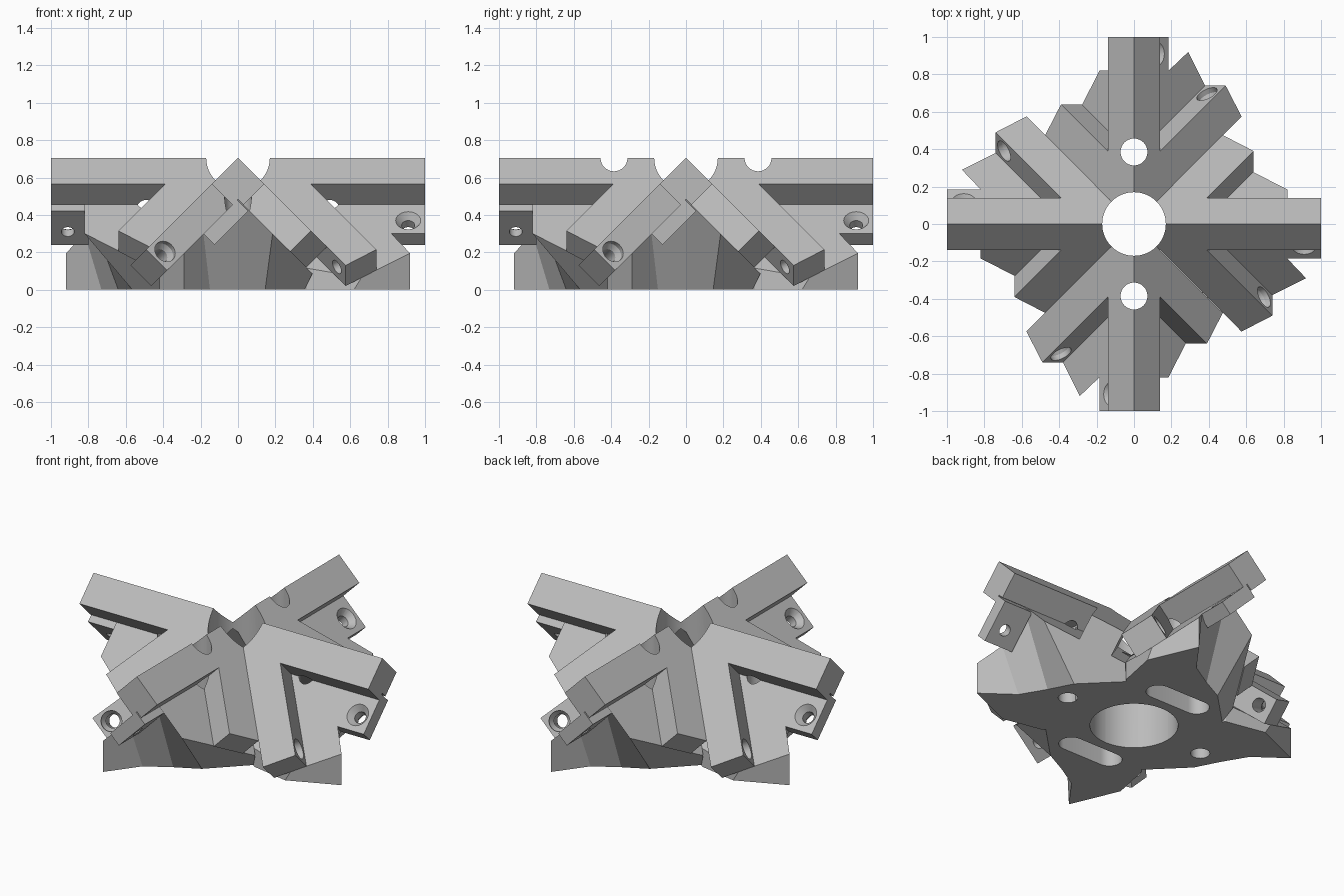
import bpy, bmesh, math
from mathutils import Vector, Matrix

if "Cube" in bpy.data.objects:
    bpy.data.objects.remove(bpy.data.objects["Cube"])

TOP, PLANK, TAB = 0.705, 0.11, 0.17   # ridge height, plank depth, tab depth

grey = bpy.data.materials.new("plain grey")
grey.diffuse_color = (0.5, 0.5, 0.5, 1)
grey.use_nodes = True
grey.node_tree.nodes["Principled BSDF"].inputs["Base Color"].default_value = grey.diffuse_color


def make_object(name, bm):
    bmesh.ops.recalc_face_normals(bm, faces=bm.faces[:])
    me = bpy.data.meshes.new(name)
    bm.to_mesh(me)
    bm.free()
    me.materials.append(grey)
    ob = bpy.data.objects.new(name, me)
    bpy.context.collection.objects.link(ob)
    return ob


def loft(bm, lower, upper):
    """Closed solid between two matching outlines."""
    a = [bm.verts.new(p) for p in lower]
    b = [bm.verts.new(p) for p in upper]
    bm.faces.new(a[::-1])
    bm.faces.new(b)
    n = len(a)
    for i in range(n):
        j = (i + 1) % n
        bm.faces.new((a[i], a[j], b[j], b[i]))


def plank(name, outline, d0, d1, side, turn):
    """Board lying in the 45 degree roof plane, between two depths."""
    bm = bmesh.new()
    rings = [[(side * (x - d), y, TOP - x - d) for x, y in outline] for d in (d1, d0)]
    loft(bm, *rings)
    bm.transform(Matrix.Rotation(turn, 4, 'Z'))
    return make_object(name, bm)


def block(name, top, bottom, side, turn):
    """Body wedge standing on the ground with a 45 degree sloping top."""
    bm = bmesh.new()
    loft(bm, [(side * x, y, 0) for x, y in bottom],
         [(side * x, y, TOP - 2 * PLANK - x) for x, y in top])
    bm.transform(Matrix.Rotation(turn, 4, 'Z'))
    return make_object(name, bm)


def lathe(bm, profile, origin, axis, turn=0, n=32):
    """Add a turned solid, given (radius, height) pairs along an axis."""
    m = (Matrix.Rotation(turn, 4, 'Z') @ Matrix.Translation(origin)
         @ Vector(axis).to_track_quat('Z', 'Y').to_matrix().to_4x4())
    rings = [[bm.verts.new(m @ Vector((r * math.cos(2 * math.pi * i / n),
                                       r * math.sin(2 * math.pi * i / n), h)))
              for i in range(n)] for r, h in profile]
    bm.faces.new(rings[0][::-1])
    bm.faces.new(rings[-1])
    for a, b in zip(rings, rings[1:]):
        for i in range(n):
            j = (i + 1) % n
            bm.faces.new((a[i], a[j], b[j], b[i]))


# Outlines of one arm, seen from above
ARM = [(0, 0), (0.14, 0), (0.14, 1), (0, 1)]
LONG_BRACE = [(0, 0), (0.575, 0.575), (0.49, 0.74), (0, 0.25)]
SHORT_BRACE = [(0, 0), (0.475, 0.475), (0.39, 0.64), (0, 0.25)]
END_TAB = [(0.115, 0.8), (0.295, 0.8), (0.295, 1), (0.115, 1)]
LONG_TOP = [(0, 0), (0.37, 0.37), (0.42, 0.66), (0.29, 0.92), (0.185, 0.82), (0, 0.82)]
LONG_BASE = [(0, 0), (0.37, 0.37), (0.42, 0.62), (0.29, 0.92), (0.15, 0.73), (0, 0.64)]
SHORT_TOP = [(0, 0), (0.398, 0.398), (0.185, 0.82), (0, 0.82)]
SHORT_BASE = [(0, 0), (0.355, 0.355), (0.145, 0.565), (0, 0.64)]

parts = []
upper, lower = bmesh.new(), bmesh.new()
for k in range(4):
    t = k * math.pi / 2
    parts += [
        plank("arm_right_flange", ARM, 0, PLANK, 1, t),
        plank("arm_left_flange", ARM, 0, PLANK, -1, t),
        plank("long_brace", LONG_BRACE, 0, PLANK, 1, t),
        plank("short_brace", SHORT_BRACE, 0, PLANK, -1, t),
        plank("end_tab", END_TAB, PLANK, TAB, 1, t),
        block("long_body_block", LONG_TOP, LONG_BASE, 1, t),
        block("short_body_block", SHORT_TOP, SHORT_BASE, -1, t),
    ]
    # Countersunk hole in the tab and stepped hole across the long brace
    lathe(upper, [(0.035, -0.14), (0.035, -0.035), (0.067, 0), (0.067, 0.03)],
          (0.115, 0.91, 0.37), (1, 0, 1), t, 24)
    lathe(upper, [(0.04, -0.24), (0.04, -0.06), (0.06, -0.03), (0.06, 0.05)],
          (0.39, 0.695, 0.205), (-0.408, 0.816, 0.408), t, 24)

# Central bore, ridge holes, base recess, base slots and small base holes
UP = (0, 0, 1)
lathe(upper, [(0.17, 0.2), (0.17, 1)], (0, 0, 0), UP, n=64)
lathe(lower, [(0.25, -0.2), (0.25, 0.35)], (0, 0, 0), UP, n=64)
for s in (-1, 1):
    lathe(upper, [(0.072, -0.3), (0.072, 1)], (0, s * 0.385, 0), UP)
    lathe(lower, [(0.055, -0.2), (0.055, 0.49)], (s * 0.49, 0, 0), UP)
    slot = []
    for i in range(26):
        a = -math.pi / 2 + math.pi * (i if i < 13 else i - 1) / 12
        slot.append(((0.14 if i < 13 else -0.14) + 0.073 * math.cos(a),
                     s * 0.385 + 0.073 * math.sin(a)))
    loft(lower, [(x, y, -0.2) for x, y in slot], [(x, y, 0.2) for x, y in slot])

cutters = [make_object("upper_cutter", upper), make_object("lower_cutter", lower)]
for c in cutters:
    c.hide_render = True

# Cut every part, then bake the result
for ob in parts:
    for c in cutters:
        mod = ob.modifiers.new("cut", 'BOOLEAN')
        mod.operation = 'DIFFERENCE'
        mod.solver = 'EXACT'
        mod.object = c
dg = bpy.context.evaluated_depsgraph_get()
baked = [bpy.data.meshes.new_from_object(ob.evaluated_get(dg)) for ob in parts]
for ob, me in zip(parts, baked):
    ob.modifiers.clear()
    ob.data = me
for c in cutters:
    bpy.data.objects.remove(c)

bpy.ops.object.select_all(action='DESELECT')
for ob in parts:
    ob.select_set(True)
bpy.context.view_layer.objects.active = parts[0]
bpy.ops.object.shade_smooth_by_angle(angle=math.radians(25))
